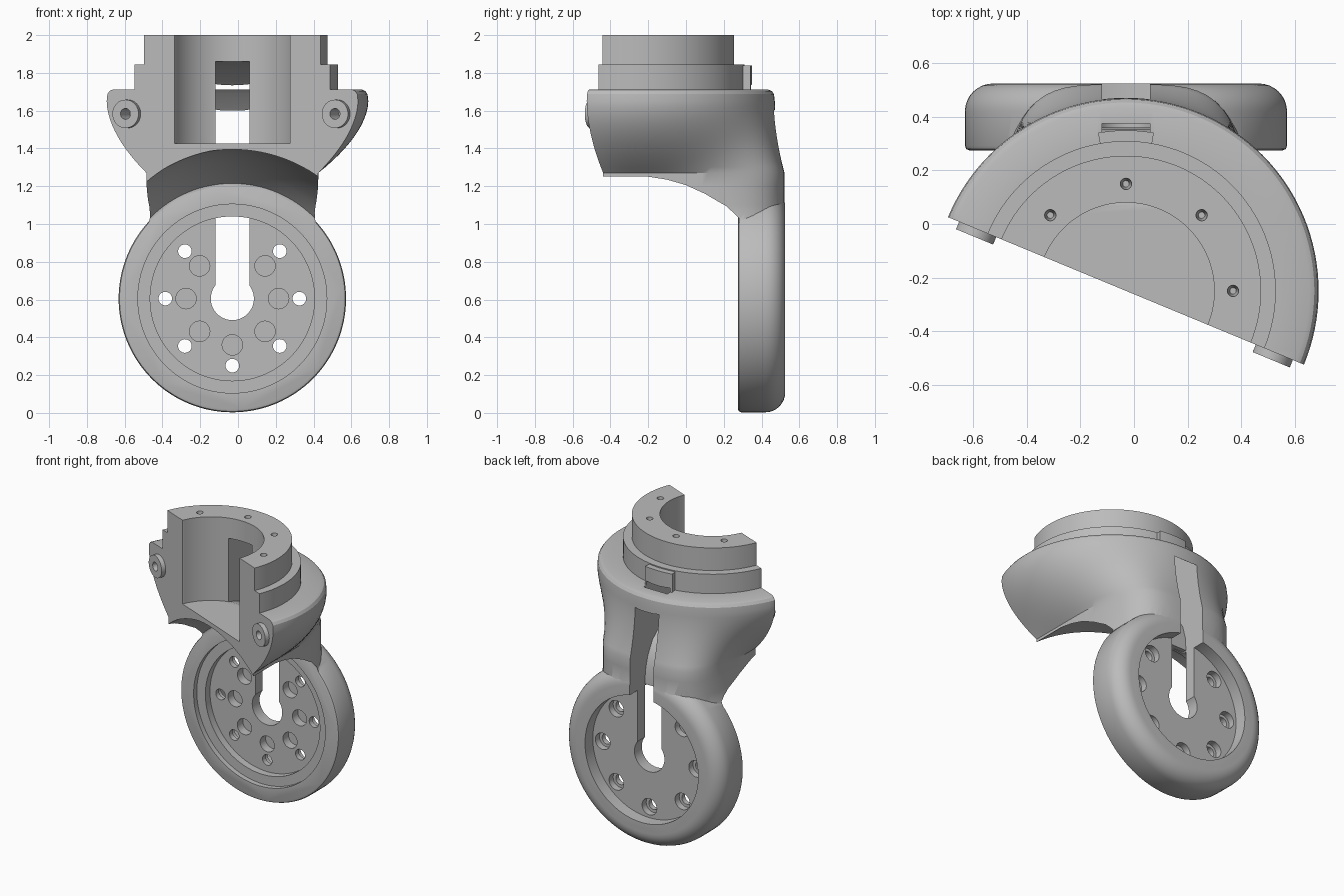
import bpy, bmesh
from math import sin, cos, pi, radians
from mathutils import Matrix, Vector

if "Cube" in bpy.data.objects:
    bpy.data.objects.remove(bpy.data.objects["Cube"])

grey = bpy.data.materials.new("plain grey")
grey.use_nodes = True
grey.diffuse_color = (0.5, 0.5, 0.5, 1)
grey.node_tree.nodes["Principled BSDF"].inputs["Base Color"].default_value = (0.5, 0.5, 0.5, 1)

SEG = 128
TILT = radians(-22.5)                      # direction of the flat cut face
COLLAR = Matrix.Translation((-0.03, -0.25, 0))
WHEEL = Matrix.Translation((-0.03, 0, 0.605)) @ Matrix.Rotation(-pi / 2, 4, 'X')


def solid(name, rings, matrix):
    """Skin a stack of closed rings and cap both ends."""
    bm = bmesh.new()
    rows = [[bm.verts.new(matrix @ Vector(p)) for p in ring] for ring in rings]
    n = len(rows[0])
    for a, b in zip(rows, rows[1:]):
        for i in range(n):
            j = (i + 1) % n
            bm.faces.new((a[i], a[j], b[j], b[i]))
    bm.faces.new(rows[0][::-1])
    bm.faces.new(rows[-1])
    bmesh.ops.recalc_face_normals(bm, faces=bm.faces)
    mesh = bpy.data.meshes.new(name)
    bm.to_mesh(mesh)
    bm.free()
    mesh.materials.append(grey)
    ob = bpy.data.objects.new(name, mesh)
    bpy.context.collection.objects.link(ob)
    return ob


def lathe(name, profile, matrix, seg=SEG):
    """Turn (radius, height) points around the local z axis."""
    turn = [2 * pi * i / seg for i in range(seg)]
    return solid(name, [[(r * cos(t), r * sin(t), h) for t in turn] for r, h in profile], matrix)


def combine(target, other, operation='DIFFERENCE'):
    mod = target.modifiers.new("join", 'BOOLEAN')
    mod.object, mod.operation, mod.solver = other, operation, 'EXACT'
    dg = bpy.context.evaluated_depsgraph_get()
    mesh = bpy.data.meshes.new_from_object(target.evaluated_get(dg))
    target.modifiers.clear()
    target.data = mesh
    bpy.data.objects.remove(other)


def drill(r, low, high, matrix, seg=32, tip=None):
    combine(bracket, lathe("drill", [(tip or r, low), (r, high)], matrix, seg))


# Collar: squarish neck blending upward into a round flange
def collar_ring(z):
    t = min(max((z - 1.27) / 0.38, 0), 1)
    blend = 1 - (1 - t) ** 1.8
    flare = 1 + 0.13 * max(0, (1.1 - z) / 0.17) ** 2
    ring = []
    for i in range(SEG):
        a = 2 * pi * i / SEG
        neck = ((abs(cos(a)) / 0.455) ** 4 + (abs(sin(a)) / 0.772) ** 4) ** -0.25
        r = neck + (0.72 - neck) * blend
        ring.append((r * cos(a) * flare, r * sin(a), z))
    return ring


def circle(r, z):
    return [(r * cos(2 * pi * i / SEG), r * sin(2 * pi * i / SEG), z) for i in range(SEG)]


heights = [0.93, 0.96, 0.99, 1.02, 1.06, 1.1, 1.2] + [1.27 + 0.0317 * i for i in range(13)]
rings = [collar_ring(z) for z in heights]
rings += [circle(0.716, 1.687), circle(0.704, 1.704), circle(0.685, 1.712)]
rings += [circle(0.56, 1.712), circle(0.56, 1.845), circle(0.505, 1.845), circle(0.505, 2)]
bracket = solid("swivel_bracket", rings, COLLAR)

# Arched clearance under the collar, turned about the wheel axis
arch = [(0.79, -1.3), (0.79, -0.2), (0.777, -0.1), (0.753, 0), (0.715, 0.1),
        (0.69, 0.15), (0.66, 0.21), (0.61, 0.28)]
combine(bracket, lathe("arch", arch, WHEEL))

# Flat cut that leaves half of the collar
cut = COLLAR @ Matrix.Rotation(TILT, 4, 'Z')
box = [(-2, -2), (2, -2), (2, 0), (-2, 0)]
combine(bracket, solid("half_cut", [[(x, y, z) for x, y in box] for z in (0.2, 3)], cut))

# Wheel-shaped mounting ring with a rounded back edge
rim = [(0.585, 0.275), (0.597, 0.28), (0.602, 0.292)]
rim += [(0.497 + 0.105 * cos(a), 0.42 + 0.105 * sin(a)) for a in (pi / 16 * k for k in range(9))]
combine(bracket, lathe("ring", rim, WHEEL), 'UNION')

# Locating key on the collar step
key_angles = [radians(80 + 2.5 * k) for k in range(9)]
key = [(r * cos(a), r * sin(a)) for r, arc in ((0.6, key_angles), (0.53, key_angles[::-1])) for a in arc]
combine(bracket, solid("key", [[(x, y, z) for x, y in key] for z in (1.69, 1.838)], COLLAR), 'UNION')

# Screw bosses on the cut face
for side in (-1, 1):
    place = cut @ Matrix.Translation((0.6 * side, 0, 1.583)) @ Matrix.Rotation(pi / 2, 4, 'X')
    combine(bracket, lathe("boss", [(0.075, -0.04), (0.075, 0.03)], place, 48), 'UNION')
    drill(0.03, -0.08, 0.05, place, tip=0.022)

# Collar bore and screw holes in its top
drill(0.33, 1.425, 2.2, COLLAR, SEG)
for k in range(4):
    a = radians(45 * k)
    drill(0.026, 1.9, 2.05, COLLAR @ Matrix.Translation((0.4 * cos(a), 0.4 * sin(a), 0)), 24, 0.012)

# Stepped recess in front, plain recess behind, hub hole
drill(0.5, 0.1, 0.31, WHEEL, SEG)
drill(0.435, 0.1, 0.36, WHEEL, SEG)
drill(0.43, 0.44, 0.8, WHEEL, SEG)
drill(0.114, 0.2, 0.7, WHEEL, 64)

# Cable channel running from the hub up into the bore
channel = [(0.7, 0.6), (0.33, 0.6), (0.33, 1.04), (0.36, 1.04), (0.355, 1.13), (0.33, 1.22),
           (0.28, 1.31), (0.2, 1.38), (0.07, 1.426), (0, 1.426), (0, 1.865), (0.08, 1.86),
           (0.2, 1.83), (0.31, 1.77), (0.4, 1.69), (0.47, 1.6), (0.7, 1.6)]
combine(bracket, solid("channel", [[(x, y, z) for y, z in channel] for x in (-0.12, 0.06)],
                       Matrix.Identity(4)))

# Bolt circle: through holes with back counterbores, blind pockets in front
for k in range(1, 8):
    spoke = WHEEL @ Matrix.Rotation(radians(45 * k), 4, 'Z')
    bolt = spoke @ Matrix.Translation((0, -0.355, 0))
    drill(0.036, 0.3, 0.6, bolt)
    drill(0.056, 0.395, 0.6, bolt)
    drill(0.054, 0.3, 0.42, spoke @ Matrix.Translation((0, -0.245, 0)))

bpy.ops.object.select_all(action='DESELECT')
bracket.select_set(True)
bpy.context.view_layer.objects.active = bracket
bpy.ops.object.shade_smooth_by_angle(angle=radians(28))
